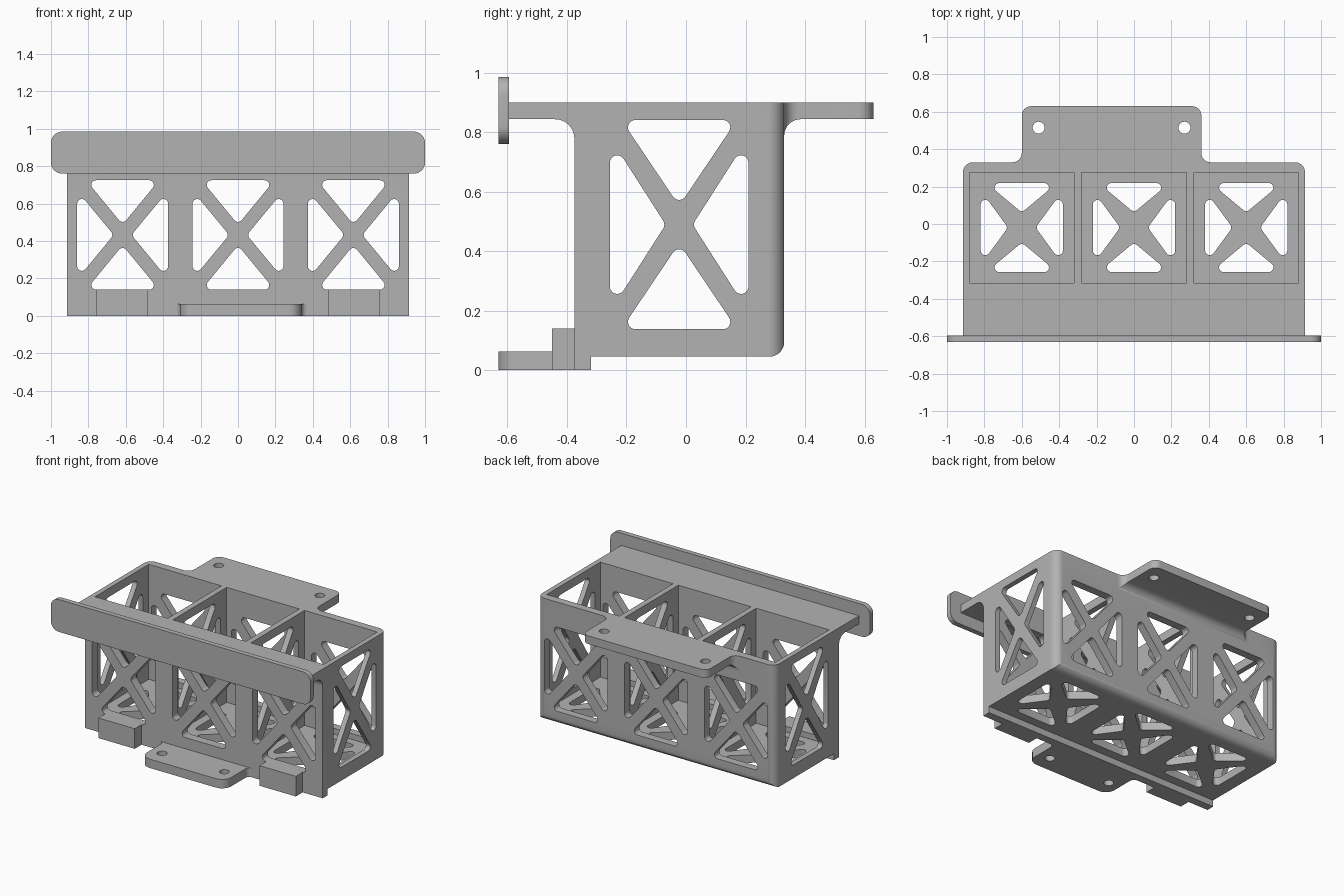
import bpy, bmesh
from math import sin, cos, tan, atan2, pi, tau
from mathutils import Vector

cube = bpy.data.objects.get("Cube")
if cube:
    bpy.data.objects.remove(cube, do_unlink=True)

grey = bpy.data.materials.new("mid_grey")
grey.use_nodes = True
grey.diffuse_color = (0.45, 0.45, 0.45, 1)
grey.node_tree.nodes["Principled BSDF"].inputs["Base Color"].default_value = (0.45, 0.45, 0.45, 1)


def rounded(points, n=8):
    """Polygon outline with a fillet at each (u, v, radius) corner."""
    out = []
    for i, (u, v, *r) in enumerate(points):
        p = Vector((u, v))
        if not r:
            out.append(p)
            continue
        d1 = (Vector(points[i - 1][:2]) - p).normalized()
        d2 = (Vector(points[(i + 1) % len(points)][:2]) - p).normalized()
        half = d1.angle(d2) / 2
        c = p + (d1 + d2).normalized() * r[0] / sin(half)
        a, b = (p + d * r[0] / tan(half) - c for d in (d1, d2))
        start = atan2(a.y, a.x)
        sweep = (atan2(b.y, b.x) - start + pi) % tau - pi
        for k in range(n + 1):
            t = start + sweep * k / n
            out.append(c + Vector((cos(t), sin(t))) * r[0])
    return out


def rect(u0, u1, v0, v1, *r):
    return rounded([(u0, v0, *r), (u1, v0, *r), (u1, v1, *r), (u0, v1, *r)])


def circle(u, v, r, n=24):
    return [Vector((u + r * cos(tau * k / n), v + r * sin(tau * k / n))) for k in range(n)]


def prism(name, loops, axis, lo, hi):
    """Extrude closed outlines along one axis."""
    place = {"x": lambda p, w: (w, p.x, p.y),
             "y": lambda p, w: (p.x, w, p.y),
             "z": lambda p, w: (p.x, p.y, w)}[axis]
    bm = bmesh.new()
    for loop in loops:
        ends = [[bm.verts.new(place(p, w)) for p in loop] for w in (lo, hi)]
        for end in ends:
            bm.faces.new(end)
        for i in range(len(loop)):
            bm.faces.new((ends[0][i - 1], ends[0][i], ends[1][i], ends[1][i - 1]))
    bmesh.ops.recalc_face_normals(bm, faces=bm.faces)
    mesh = bpy.data.meshes.new(name)
    bm.to_mesh(mesh)
    bm.free()
    mesh.materials.append(grey)
    obj = bpy.data.objects.new(name, mesh)
    bpy.context.collection.objects.link(obj)
    return obj


def combine(obj, tool, operation="DIFFERENCE"):
    """Apply a boolean and remove the tool object."""
    mod = obj.modifiers.new("boolean", "BOOLEAN")
    mod.operation, mod.object, mod.solver = operation, tool, "EXACT"
    bpy.context.view_layer.update()
    evaluated = obj.evaluated_get(bpy.context.evaluated_depsgraph_get())
    mesh = bpy.data.meshes.new_from_object(evaluated)
    obj.modifiers.clear()
    obj.data = mesh
    bpy.data.objects.remove(tool, do_unlink=True)


def triangle(half_base, outer, apex, r):
    """Rounded isosceles triangle pointing at the origin, base at +v."""
    b, top, low = half_base - r, outer - r, apex + r
    side = (b * b + (top - low) ** 2) ** 0.5
    inradius = b * (top - low) / (b + side)
    centre = Vector((0, top - inradius))
    grow = (inradius + r) / inradius
    corners = [centre + (Vector(p) - centre) * grow for p in ((-b, top), (b, top), (0, low))]
    return rounded([(p.x, p.y, r) for p in corners], 7)


def truss(cu, cv, upright, sideways, r=0.025):
    """Four triangular windows that leave an X brace."""
    loops, centre = [], Vector((cu, cv))
    for sign in (1, -1):
        loops.append([centre + sign * p for p in triangle(*upright, r)])
        loops.append([centre + sign * Vector((p.y, p.x)) for p in triangle(*sideways, r)])
    return loops


# Tray body with front flange and bottom lip
body = prism("tray_body", [rounded([
    (-0.6, 0.9), (-0.6, 0.843), (-0.375, 0.843, 0.065), (-0.375, 0), (-0.32, 0),
    (-0.32, 0.045), (0.33, 0.045, 0.05), (0.33, 0.9)])], "x", -0.915, 0.915)
plan = prism("plan", [rounded([
    (-0.915, -0.7), (0.915, -0.7), (0.915, 0.33, 0.055), (-0.915, 0.33, 0.055)])], "z", -0.1, 1)
combine(body, plan, "INTERSECT")

# Three open compartments
bays = (-0.6, 0, 0.6)
combine(body, prism("bays", [rect(x - 0.28, x + 0.28, -0.315, 0.275) for x in bays], "z", 0.1, 1.1))

# Braced windows through the walls, dividers and floor
front = [l for x in (-0.617, 0, 0.617)
         for l in truss(x, 0.4325, (0.167, 0.2925, 0.07), (0.192, 0.243, 0.055))]
combine(body, prism("front_windows", front, "y", -0.5, 0.5))
side = truss(-0.023, 0.489, (0.172, 0.3515, 0.083), (0.233, 0.233, 0.05))
combine(body, prism("side_windows", side, "x", -1.1, 1.1))
floor = [l for x in bays
         for l in truss(x, -0.019, (0.145, 0.238, 0.088), (0.148, 0.22, 0.08))]
combine(body, prism("floor_windows", floor, "z", -0.1, 0.11))

# Face plate on the flange
plate = prism("face_plate", [rect(-1, 1, 0.76, 0.985, 0.06)], "y", -0.63, -0.595)

# Rear mounting tab with a filleted underside and two holes
rear_tab = prism("rear_tab", [rounded([
    (-0.66, 0.31), (-0.66, 0.33), (-0.6, 0.33, 0.05), (-0.6, 0.63, 0.05),
    (0.36, 0.63, 0.05), (0.36, 0.33, 0.05), (0.42, 0.33), (0.42, 0.31)])], "z", 0.7, 0.9)
profile = prism("profile", [rounded([
    (0.29, 0.95), (0.29, 0.78), (0.33, 0.78), (0.33, 0.843, 0.055),
    (0.7, 0.843), (0.7, 0.95)])], "x", -0.8, 0.8)
combine(rear_tab, profile, "INTERSECT")
combine(rear_tab, prism("holes", [circle(x, 0.515, 0.032) for x in (-0.51, 0.27)], "z", 0.6, 1))

# Lower front mounting tab with two holes
front_tab = prism("front_tab", [rounded([
    (-0.36, -0.36), (-0.36, -0.375), (-0.31, -0.375, 0.03), (-0.31, -0.63, 0.07),
    (0.34, -0.63, 0.07), (0.34, -0.375, 0.03), (0.39, -0.375), (0.39, -0.36)])], "z", 0, 0.062)
combine(front_tab, prism("holes", [circle(x, -0.515, 0.032) for x in (-0.225, 0.255)], "z", -0.1, 0.2))

# Stop blocks on either side of the lower tab
blocks = [prism(name, [rect(s * 0.62 - 0.14, s * 0.62 + 0.14, -0.45, -0.37)], "z", 0, 0.14)
          for name, s in (("right_block", -1), ("left_block", 1))]

# Smooth the fillets, keep hard edges
bpy.ops.object.select_all(action="DESELECT")
for obj in (body, plate, rear_tab, front_tab, *blocks):
    obj.select_set(True)
    bpy.context.view_layer.objects.active = obj
bpy.ops.object.shade_smooth_by_angle()
